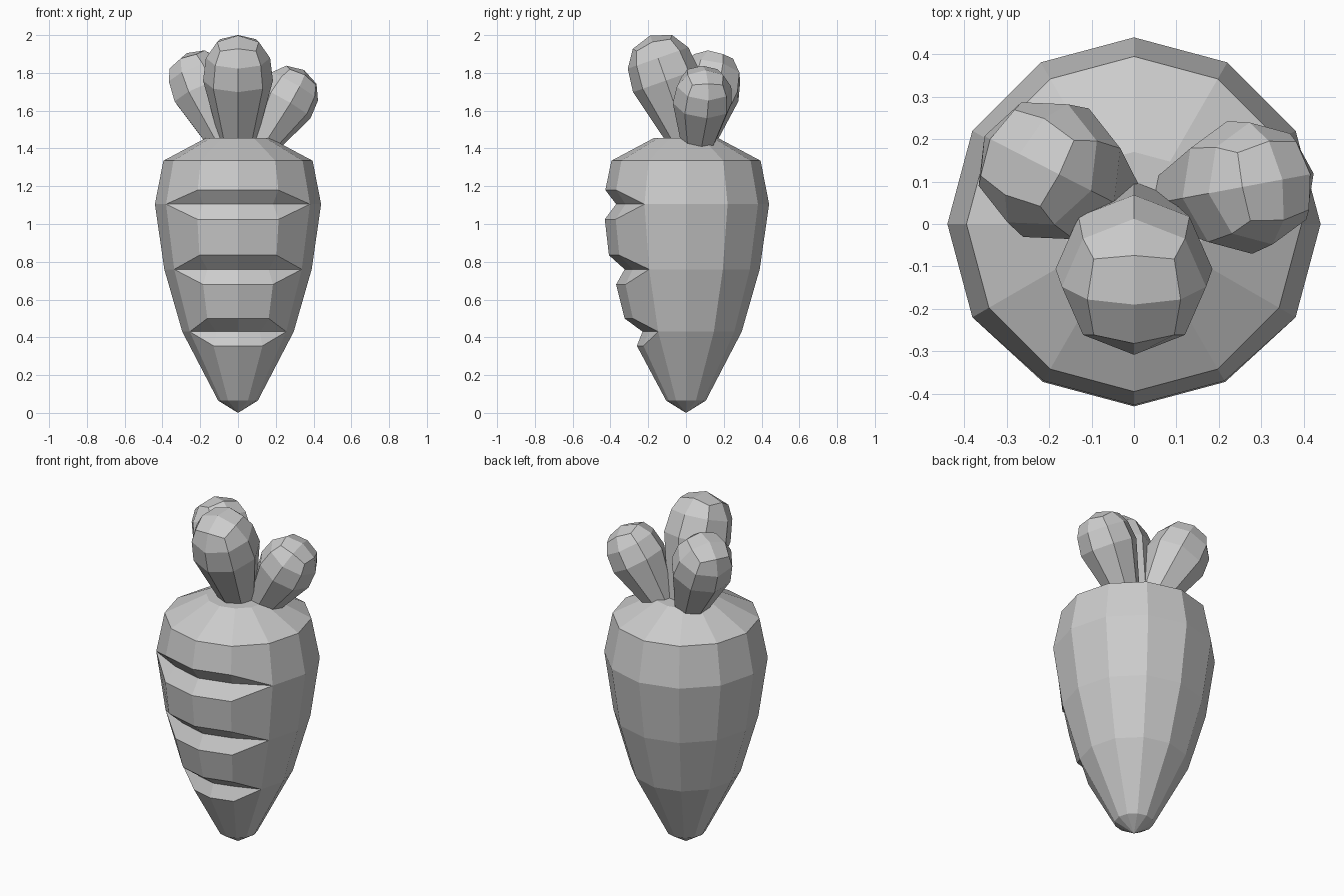
import bpy, bmesh, math
from mathutils import Vector

if "Cube" in bpy.data.objects:
    bpy.data.objects.remove(bpy.data.objects["Cube"])


def finish(bm, name):
    bmesh.ops.recalc_face_normals(bm, faces=bm.faces[:])
    mesh = bpy.data.meshes.new(name)
    bm.to_mesh(mesh)
    bm.free()
    obj = bpy.data.objects.new(name, mesh)
    bpy.context.collection.objects.link(obj)
    return obj


# Root body: 12 columns; the three front columns carry wedge-shaped notches
def make_root():
    # (z, radius, notch) with notch = ((upper z, r), valley r, (lower z, r))
    rings = [
        (1.455, 0.17, None),
        (1.335, 0.395, None),
        (1.105, 0.44, ((1.18, 0.427), 0.37, (1.025, 0.43))),
        (0.76, 0.39, ((0.835, 0.408), 0.325, (0.68, 0.37))),
        (0.43, 0.295, ((0.50, 0.325), 0.23, (0.355, 0.26))),
        (0.065, 0.105, None),
    ]
    sides = 12
    bm = bmesh.new()
    columns = []
    for i in range(sides):
        a = math.tau * i / sides

        def vert(z, r):
            return bm.verts.new((r * math.cos(a), r * math.sin(a), z))

        col = []
        for z, r, notch in rings:
            if notch and i in (8, 9, 10):
                upper, valley, lower = notch
                col += [vert(*upper), vert(z, valley), vert(*lower)]
            else:
                col += [vert(z, r)] * (3 if notch else 1)
        columns.append(col)
    tip = bm.verts.new((0, 0, 0))
    for i in range(sides):
        a, b = columns[i], columns[(i + 1) % sides]
        for k in range(len(a) - 1):
            loop = list(dict.fromkeys((a[k], a[k + 1], b[k + 1], b[k])))
            if len(loop) > 2:
                bm.faces.new(loop)
        bm.faces.new((a[-1], tip, b[-1]))
    bm.faces.new([c[0] for c in columns])
    finish(bm, "root_body")


# Leaf: eight-sided club with a four-quad rounded cap
def make_leaf(name, base, pole, scale):
    base, pole = Vector(base), Vector(pole)
    axis = pole - base
    length = axis.length
    rot = axis.to_track_quat('Z', 'Y')
    bm = bmesh.new()

    def vert(t, r, a):
        p = Vector((r * math.cos(a), r * math.sin(a), t * length))
        return bm.verts.new(base + rot @ p)

    rows = []
    for t, r in ((0.0, 0.095), (0.58, 0.185), (0.79, 0.17), (0.94, 0.11)):
        row = []
        for i in range(8):
            corner = t > 0.9 and i % 2
            row.append(vert(t - (0.03 if corner else 0),
                            r * scale * (1.22 if corner else 1),
                            math.tau * i / 8))
        rows.append(row)
    for lo, hi in zip(rows, rows[1:]):
        for i in range(8):
            j = (i + 1) % 8
            bm.faces.new((lo[i], lo[j], hi[j], hi[i]))
    top, cap = vert(1, 0, 0), rows[-1]
    for i in range(0, 8, 2):
        bm.faces.new((cap[i], cap[i + 1], cap[(i + 2) % 8], top))
    bm.faces.new(rows[0][::-1])
    finish(bm, name)


make_root()
make_leaf("front_leaf", (0, 0.01, 1.43), (0, -0.19, 1.998), 1.0)
make_leaf("right_leaf", (0.11, 0.06, 1.40), (0.35, 0.105, 1.815), 0.86)
make_leaf("left_leaf", (-0.065, 0.06, 1.42), (-0.27, 0.165, 1.905), 0.92)
